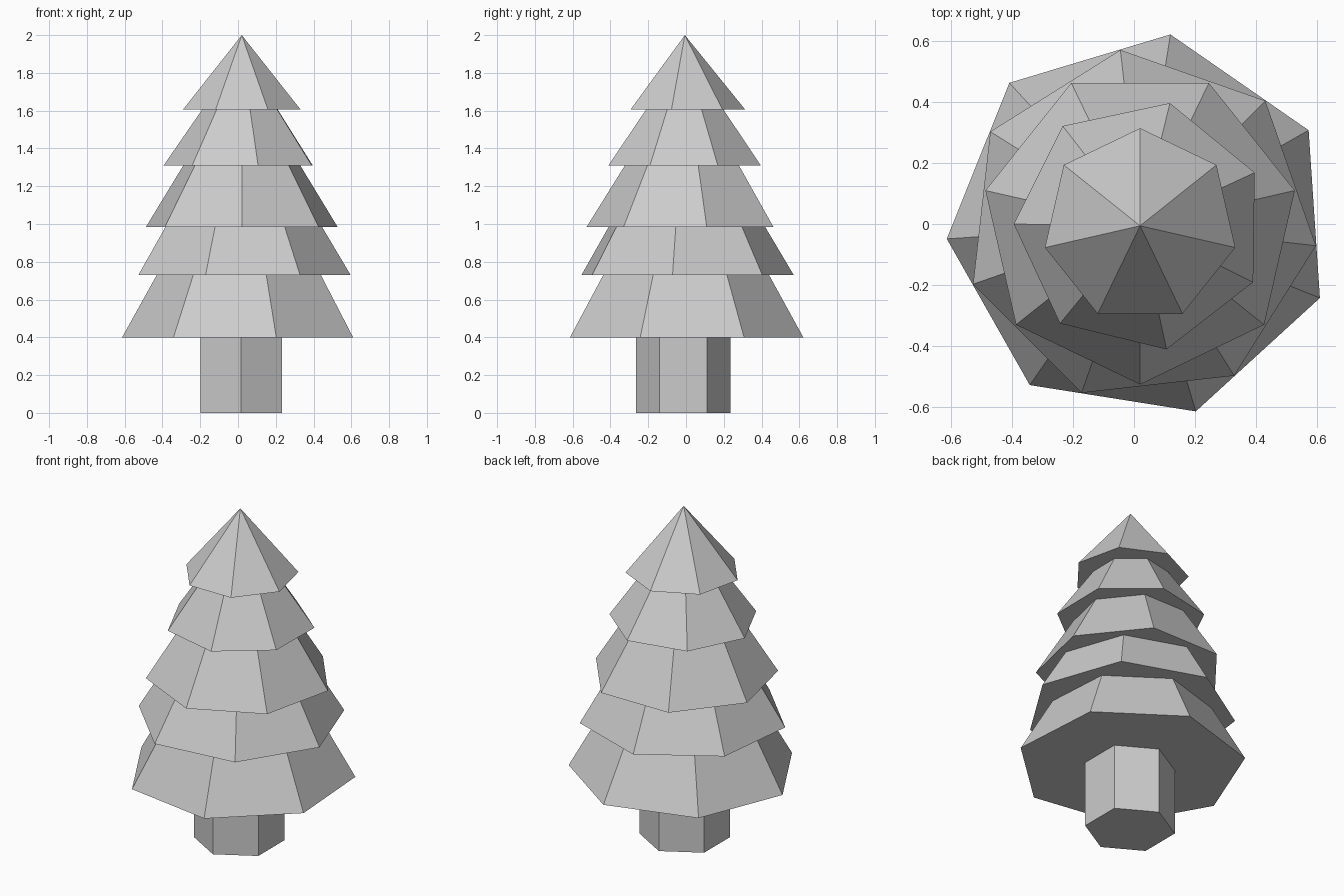
import bpy
import bmesh
from math import radians
from mathutils import Matrix

default = bpy.data.objects.get("Cube")
if default:
    bpy.data.objects.remove(default, do_unlink=True)

# One plain grey for the whole tree
grey = bpy.data.materials.new("plain_grey")
grey.use_nodes = True
colour = (0.6, 0.6, 0.6, 1)
grey.diffuse_color = colour
grey.node_tree.nodes["Principled BSDF"].inputs["Base Color"].default_value = colour


def add_cone(name, sides, radius, tip_radius, bottom, top, centre, angle):
    """Capped flat-sided cone or prism with one corner at the given angle from +x."""
    bm = bmesh.new()
    bmesh.ops.create_cone(bm, cap_ends=True, segments=sides, radius1=radius,
                          radius2=tip_radius, depth=top - bottom)
    bmesh.ops.remove_doubles(bm, verts=bm.verts, dist=0.0001)
    # Turn the corner nearest +x to +x, then to the wanted angle
    first = min(bm.verts, key=lambda v: (round(v.co.z, 3), -round(v.co.x, 3)))
    start = first.co.xy.angle_signed((1, 0))
    turn = Matrix.Rotation(radians(angle) - start, 4, 'Z')
    place = Matrix.Translation((centre[0], centre[1], (bottom + top) / 2))
    bm.transform(place @ turn)
    bmesh.ops.recalc_face_normals(bm, faces=bm.faces)
    mesh = bpy.data.meshes.new(name)
    bm.to_mesh(mesh)
    bm.free()
    mesh.materials.append(grey)
    obj = bpy.data.objects.new(name, mesh)
    bpy.context.collection.objects.link(obj)
    return obj


# Six-sided trunk
add_cone("trunk", 6, 0.25, 0.25, 0, 0.41, (0.017, -0.014), 90)

# Seven-sided branch tiers, bottom to top: radius, base height, tip height, turn
tiers = [
    (0.635, 0.40, 1.54, 81),
    (0.58, 0.73, 1.70, 96.4),
    (0.52, 0.985, 1.82, -90),
    (0.414, 1.31, 1.91, 179.2),
    (0.32, 1.605, 2.00, 90),
]
for number, (radius, base, tip, turn) in enumerate(tiers, 1):
    add_cone(f"branch_tier_{number}", 7, radius, 0, base, tip, (0.02, -0.006), turn)
